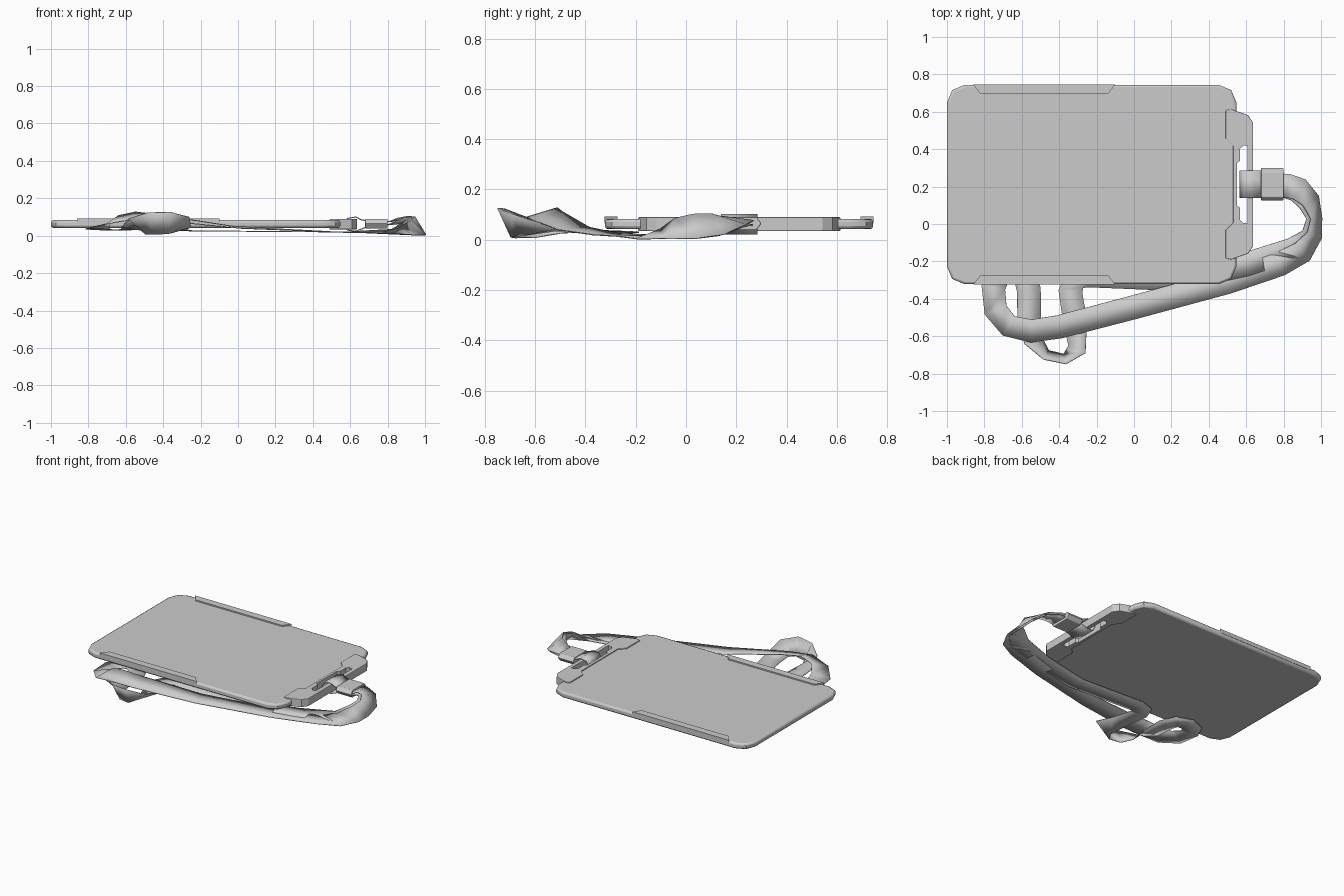
import bpy
import bmesh
from math import radians, sin, cos
from mathutils import Vector

cube = bpy.data.objects.get("Cube")
if cube:
    bpy.data.objects.remove(cube, do_unlink=True)

grey = bpy.data.materials.new("plain grey")
grey.use_nodes = True
tone = (0.6, 0.6, 0.6, 1)
grey.diffuse_color = tone
grey.node_tree.nodes["Principled BSDF"].inputs["Base Color"].default_value = tone


def make_object(name, bm):
    """Turn a bmesh into a linked object with the shared material."""
    bmesh.ops.recalc_face_normals(bm, faces=bm.faces)
    mesh = bpy.data.meshes.new(name)
    bm.to_mesh(mesh)
    bm.free()
    mesh.materials.append(grey)
    obj = bpy.data.objects.new(name, mesh)
    bpy.context.collection.objects.link(obj)
    return obj


def prism(name, outline, start, depth, bevel=0):
    """Extrude an outline of 3D points along a vector, with softened edges."""
    bm = bmesh.new()
    base = [bm.verts.new(Vector(p) + Vector(start)) for p in outline]
    face = bm.faces.new(base)
    result = bmesh.ops.extrude_face_region(bm, geom=[face])
    top = [v for v in result["geom"] if isinstance(v, bmesh.types.BMVert)]
    bmesh.ops.translate(bm, verts=top, vec=Vector(depth))
    obj = make_object(name, bm)
    if bevel:
        mod = obj.modifiers.new("soft edges", "BEVEL")
        mod.width = bevel
        mod.segments = 2
        mod.limit_method = "ANGLE"
        mod.angle_limit = radians(50)
    return obj


def plate(name, outline, bottom, top, bevel=0):
    flat = [(x, y, 0) for x, y in outline]
    return prism(name, flat, (0, 0, bottom), (0, 0, top - bottom), bevel)


def smooth(obj, angle=35):
    bpy.ops.object.select_all(action="DESELECT")
    obj.select_set(True)
    bpy.context.view_layer.objects.active = obj
    bpy.ops.object.shade_smooth_by_angle(angle=radians(angle))


def thicken(obj, amount):
    mod = obj.modifiers.new("cloth thickness", "SOLIDIFY")
    mod.thickness = amount
    mod.offset = 0


# Card body: a rectangle whose corners are cut in two steps
centre = Vector((-0.226, 0.211))
half = Vector((0.774, 0.533))
corner = [(0, 0.095), (0.028, 0.028), (0.095, 0)]
card_outline = []
for sx, sy in ((1, 1), (-1, 1), (-1, -1), (1, -1)):
    steps = corner if sx * sy > 0 else corner[::-1]
    for dx, dy in steps:
        card_outline.append((centre.x + sx * (half.x - dx), centre.y + sy * (half.y - dy)))
smooth(plate("card_body", card_outline, 0.042, 0.083, 0.012))

# Retaining clips on both long edges
clip = [(-0.86, 0), (-0.1, 0), (-0.14, -0.052), (-0.82, -0.052)]
for name, side in (("back_clip", 1), ("front_clip", -1)):
    outline = [(x, centre.y + side * (half.y + 0.002 + d)) for x, d in clip]
    plate(name, outline, 0.065, 0.092)

# Strap holder on the short edge, mirrored about its own middle
middle = 0.212
half_holder = [(0.53, 0.205), (0.49, 0.245), (0.49, 0.395), (0.52, 0.402),
               (0.61, 0.37), (0.637, 0.33)]
holder_outline = [(x, middle + d) for x, d in half_holder]
holder_outline += [(x, middle - d) for x, d in reversed(half_holder)]
holder = plate("strap_holder", holder_outline, 0.034, 0.09, 0.004)

# Slot with stepped ends
half_slot = [(0.55, 0.115), (0.567, 0.125), (0.567, 0.19), (0.585, 0.207), (0.608, 0.207)]
slot_outline = [(x, middle + d) for x, d in half_slot]
slot_outline += [(x, middle - d) for x, d in reversed(half_slot)]
slot = plate("slot_cutter", slot_outline, -0.1, 0.2)
slot.hide_render = True
slot.hide_viewport = True
cut = holder.modifiers.new("slot", "BOOLEAN")
cut.object = slot
cut.solver = "EXACT"

# Short strap loop around the holder bar
loop_profile = [(0.7, 0.078), (0.66, 0.085), (0.63, 0.1), (0.585, 0.092), (0.568, 0.062),
                (0.585, 0.03), (0.63, 0.024), (0.66, 0.036), (0.7, 0.05)]
bm = bmesh.new()
rows = [[bm.verts.new((x, y, z)) for x, z in loop_profile] for y in (0.14, 0.285)]
for i in range(len(loop_profile) - 1):
    bm.faces.new((rows[0][i], rows[0][i + 1], rows[1][i + 1], rows[1][i]))
holder_loop = make_object("holder_loop", bm)
thicken(holder_loop, 0.006)
smooth(holder_loop, 50)

# Buckle with a flattened six-sided section
section = [(0.125, 0.065), (0.145, 0.09), (0.28, 0.09), (0.3, 0.065), (0.28, 0.038), (0.145, 0.038)]
prism("buckle", [(0, y, z) for y, z in section], (0.68, 0, 0), (0.12, 0, 0), 0.004)

# Long strap: x, y, z and the sideways tilt in degrees at each station
path = [
    (0.76, 0.205, 0.072, 0), (0.82, 0.205, 0.076, 0), (0.885, 0.185, 0.077, -15),
    (0.945, 0.125, 0.062, -40), (0.975, 0.03, 0.045, -62), (0.965, -0.06, 0.035, -50),
    (0.9, -0.15, 0.019, -20), (0.78, -0.215, 0.014, 0), (0.5, -0.31, 0.02, 0),
    (0, -0.445, 0.044, -4), (-0.4, -0.55, 0.094, -14), (-0.55, -0.572, 0.108, -17),
    (-0.67, -0.545, 0.085, -20), (-0.74, -0.46, 0.055, -12), (-0.752, -0.34, 0.036, 0),
    (-0.72, -0.275, 0.032, 0), (-0.655, -0.25, 0.03, 0), (-0.59, -0.275, 0.032, 0),
    (-0.562, -0.35, 0.034, 0), (-0.56, -0.5, 0.036, -8), (-0.54, -0.62, 0.05, -40),
    (-0.47, -0.7, 0.065, -65), (-0.37, -0.722, 0.068, -65), (-0.305, -0.67, 0.058, -40),
    (-0.315, -0.52, 0.04, -5), (-0.34, -0.36, 0.034, 0), (-0.315, -0.295, 0.03, 0),
    (-0.25, -0.275, 0.026, 0), (0.24, -0.295, 0.022, 0), (0.6, -0.215, 0.02, 0),
    (0.85, -0.135, 0.02, 12), (0.94, -0.06, 0.036, 45), (0.955, 0.03, 0.046, 60),
    (0.93, 0.11, 0.056, 38), (0.88, 0.175, 0.063, 12), (0.82, 0.2, 0.06, 0),
    (0.76, 0.205, 0.056, 0),
]
half_width = 0.064
up = Vector((0, 0, 1))
bm = bmesh.new()
pairs = []
for i, (x, y, z, tilt) in enumerate(path):
    before = Vector(path[max(i - 1, 0)][:3])
    here = Vector((x, y, z))
    after = Vector(path[min(i + 1, len(path) - 1)][:3])
    along = (here - before).normalized() + (after - here).normalized()
    along.z = 0
    left = up.cross(along).normalized()
    side = (left * cos(radians(tilt)) + up * sin(radians(tilt))) * half_width
    edges = [here + side, here - side]
    for p in edges:
        p.z = max(p.z, 0.004)
    pairs.append([bm.verts.new(p) for p in edges])
for a, b in zip(pairs, pairs[1:]):
    bm.faces.new((a[0], b[0], b[1], a[1]))
strap = make_object("wrist_strap", bm)
thicken(strap, 0.005)
smooth(strap, 40)
